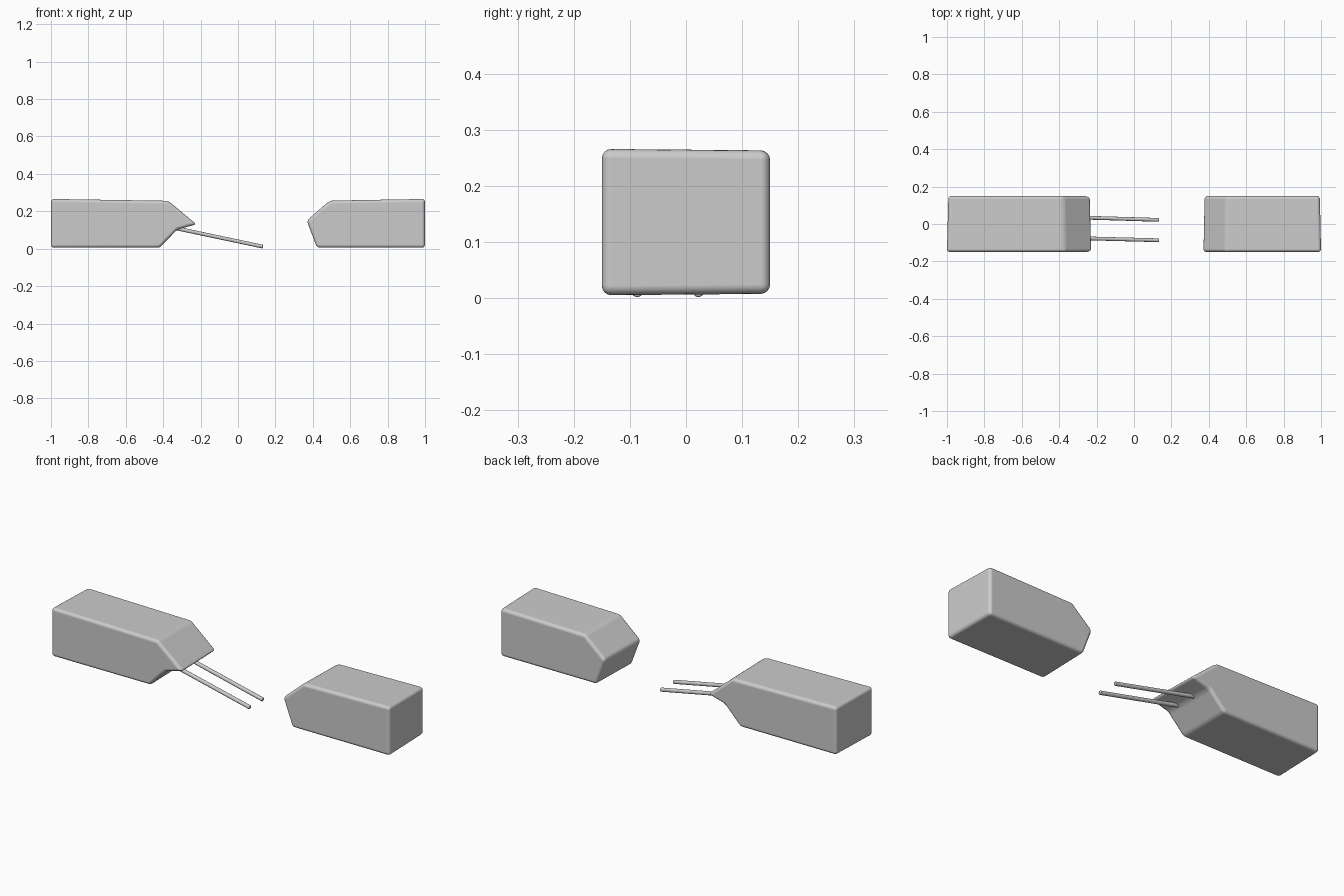
import bpy
import bmesh
from mathutils import Vector

cube = bpy.data.objects.get("Cube")
if cube:
    bpy.data.objects.remove(cube, do_unlink=True)

grey = bpy.data.materials.new("plain grey")
grey.use_nodes = True
colour = (0.6, 0.6, 0.6, 1)
grey.diffuse_color = colour
grey.node_tree.nodes["Principled BSDF"].inputs["Base Color"].default_value = colour


def finish(bm, name):
    bmesh.ops.recalc_face_normals(bm, faces=bm.faces)
    mesh = bpy.data.meshes.new(name)
    bm.to_mesh(mesh)
    bm.free()
    mesh.materials.append(grey)
    obj = bpy.data.objects.new(name, mesh)
    bpy.context.collection.objects.link(obj)
    bpy.ops.object.select_all(action="DESELECT")
    obj.select_set(True)
    bpy.context.view_layer.objects.active = obj
    return obj


def block(name, profile, half_depth=0.15, bevel=0.017):
    """Side profile swept along y, slightly smaller at the back, with soft edges."""
    bm = bmesh.new()
    mid_x = (min(p[0] for p in profile) + max(p[0] for p in profile)) / 2
    front = [bm.verts.new((x, -half_depth, z)) for x, z in profile]
    back = [bm.verts.new((mid_x + (x - mid_x) * 0.98, half_depth,
                          0.134 + (z - 0.134) * 0.98)) for x, z in profile]
    bm.faces.new(front)
    bm.faces.new(back[::-1])
    for i in range(len(profile)):
        j = (i + 1) % len(profile)
        bm.faces.new((front[i], back[i], back[j], front[j]))
    obj = finish(bm, name)
    mod = obj.modifiers.new("soft edges", "BEVEL")
    mod.width = bevel
    mod.segments = 4
    mod.limit_method = "ANGLE"
    mod.angle_limit = 0.2
    mod.harden_normals = True
    bpy.ops.object.shade_smooth()


def rod(name, start, end, radius=0.01):
    start, end = Vector(start), Vector(end)
    axis = end - start
    bm = bmesh.new()
    bmesh.ops.create_cone(bm, cap_ends=True, segments=20, radius1=radius,
                          radius2=radius, depth=axis.length)
    obj = finish(bm, name)
    obj.location = (start + end) / 2
    obj.rotation_mode = "QUATERNION"
    obj.rotation_quaternion = axis.to_track_quat("Z", "Y")
    mod = obj.modifiers.new("rounded ends", "BEVEL")
    mod.width = 0.003
    mod.segments = 2
    mod.limit_method = "ANGLE"
    bpy.ops.object.shade_smooth_by_angle()


# Block with the pointed, undercut nose
block("pronged_block", [(-1, 0.005), (-0.418, 0.005), (-0.325, 0.102),
                        (-0.222, 0.13), (-0.372, 0.256), (-1, 0.266)])

# Block with the blunt, chamfered nose
block("blunt_block", [(0.422, 0.005), (1, 0.005), (1, 0.266),
                      (0.49, 0.257), (0.367, 0.15)])

# Pair of thin rods pointing down from under the nose
rod("left_rod", (-0.36, 0.037, 0.115), (0.133, 0.022, 0.011))
rod("right_rod", (-0.36, -0.074, 0.115), (0.133, -0.087, 0.011))
